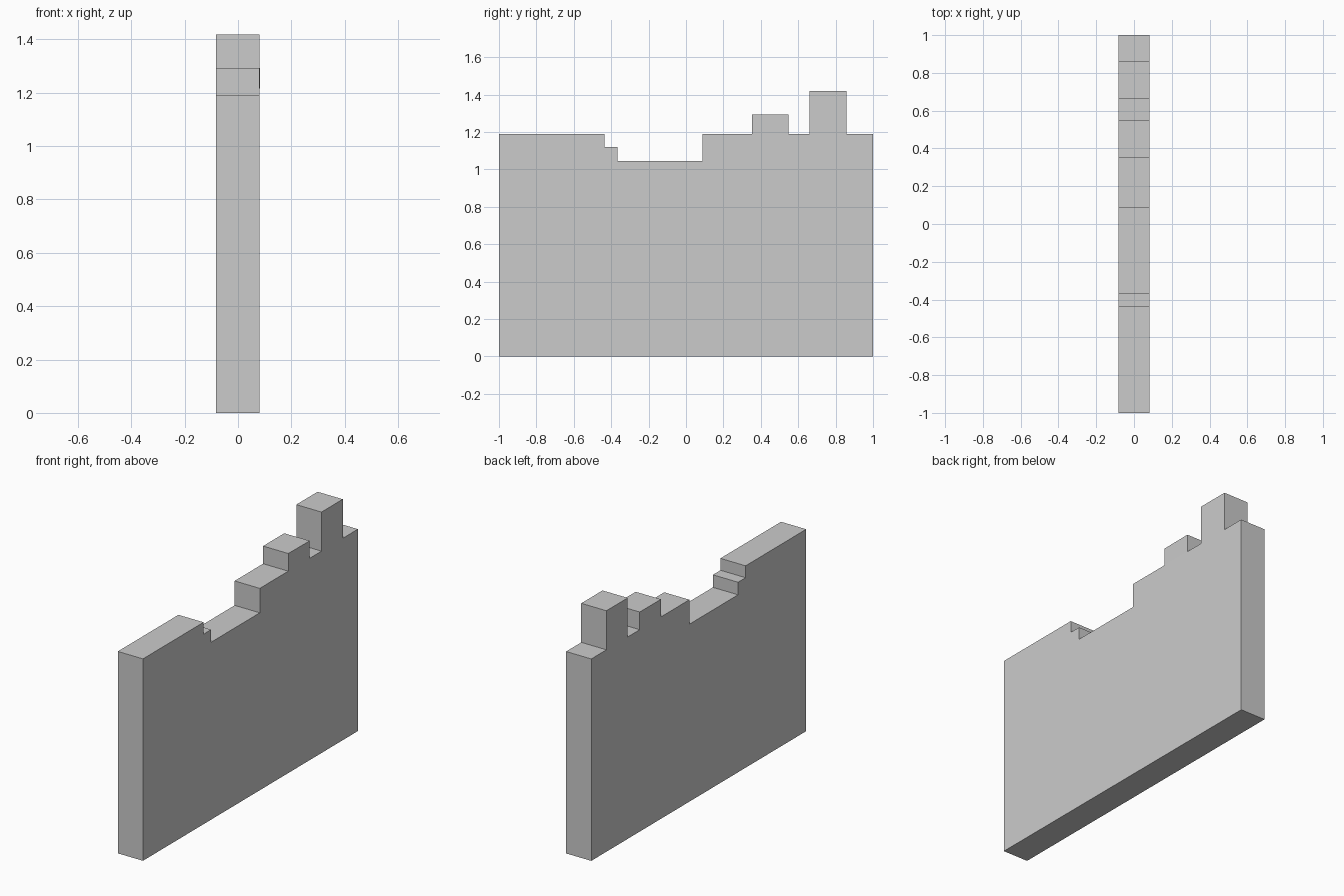
import bpy, bmesh

if "Cube" in bpy.data.objects:
    bpy.data.objects.remove(bpy.data.objects["Cube"])

X_LEFT, X_RIGHT = -0.083, 0.081

# Wall outline seen from the right side: (y, z)
profile = [
    (-1, 0), (1, 0), (1, 1.189),
    (0.859, 1.189), (0.859, 1.419), (0.661, 1.419), (0.661, 1.189),  # tall block
    (0.549, 1.189), (0.549, 1.293), (0.352, 1.293), (0.352, 1.189),  # low block
    (0.087, 1.189), (0.087, 1.045),                                  # broken gap
    (-0.366, 1.045), (-0.366, 1.119), (-0.436, 1.119), (-0.436, 1.189),
    (-1, 1.189),
]

bm = bmesh.new()
right = [bm.verts.new((X_RIGHT, y, z)) for y, z in profile]
left = [bm.verts.new((X_LEFT, y, z)) for y, z in profile]
n = len(profile)
for i in range(n):
    j = (i + 1) % n
    bm.faces.new((right[i], left[i], left[j], right[j]))
bm.faces.new(left[::-1])
side = bm.faces.new(right)

# Low block: slightly flared upper back corner, on its own side face
bmesh.utils.face_split(side, right[7], right[10])
right[8].co.x = 0.083

bmesh.ops.recalc_face_normals(bm, faces=bm.faces)
mesh = bpy.data.meshes.new("broken_wall")
bm.to_mesh(mesh)
bm.free()
wall = bpy.data.objects.new("broken_wall", mesh)
bpy.context.collection.objects.link(wall)
